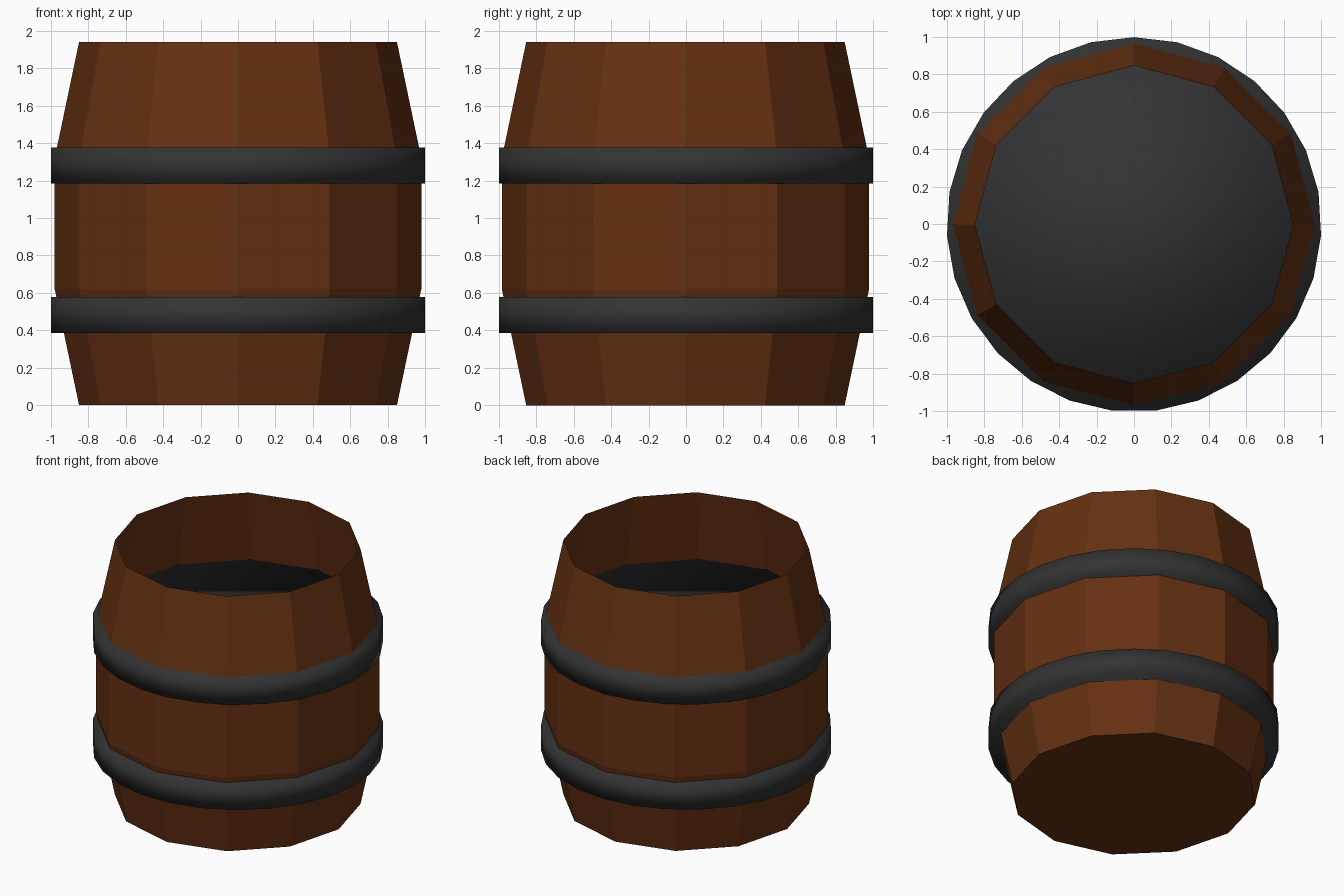
import bpy, bmesh
from math import sin, cos, pi

if "Cube" in bpy.data.objects:
    bpy.data.objects.remove(bpy.data.objects["Cube"])

OFF_Y = -0.003  # keeps the odd-sided hoops centred on y


def material(name, rgb):
    m = bpy.data.materials.new(name)
    m.diffuse_color = (*rgb, 1)
    m.use_nodes = True
    m.node_tree.nodes["Principled BSDF"].inputs["Base Color"].default_value = m.diffuse_color
    return m


def lathe(name, profile, sides, mat, cap_top, smooth):
    """Stack of rings (radius, z), first corner on +y, joined by quads."""
    bm = bmesh.new()
    rings = [[bm.verts.new((r * sin(2 * pi * i / sides),
                            r * cos(2 * pi * i / sides) + OFF_Y, z))
              for i in range(sides)] for r, z in profile]
    for a, b in zip(rings, rings[1:]):
        for i in range(sides):
            j = (i + 1) % sides
            bm.faces.new((a[j], a[i], b[i], b[j]))
    bm.faces.new(rings[0])
    if cap_top:
        bm.faces.new(rings[-1][::-1])
    for f in bm.faces:
        f.smooth = smooth
    me = bpy.data.meshes.new(name)
    bm.to_mesh(me)
    bm.free()
    me.materials.append(mat)
    ob = bpy.data.objects.new(name, me)
    bpy.context.collection.objects.link(ob)
    return ob


wood = material("wood", (0.13, 0.03, 0.006))
iron = material("iron", (0.033, 0.033, 0.033))

# Open-topped twelve-sided barrel body
lathe("barrel_body", [(0.85, 0), (0.98, 0.62), (0.98, 1.32), (0.85, 1.94)],
      12, wood, cap_top=False, smooth=False)

# Solid hoop discs; the upper one also forms the grey surface inside
for name, z0, z1 in (("lower_hoop", 0.385, 0.577), ("upper_hoop", 1.185, 1.377)):
    lathe(name, [(1.0017, z0), (1.0017, z1)], 27, iron, cap_top=True, smooth=True)
